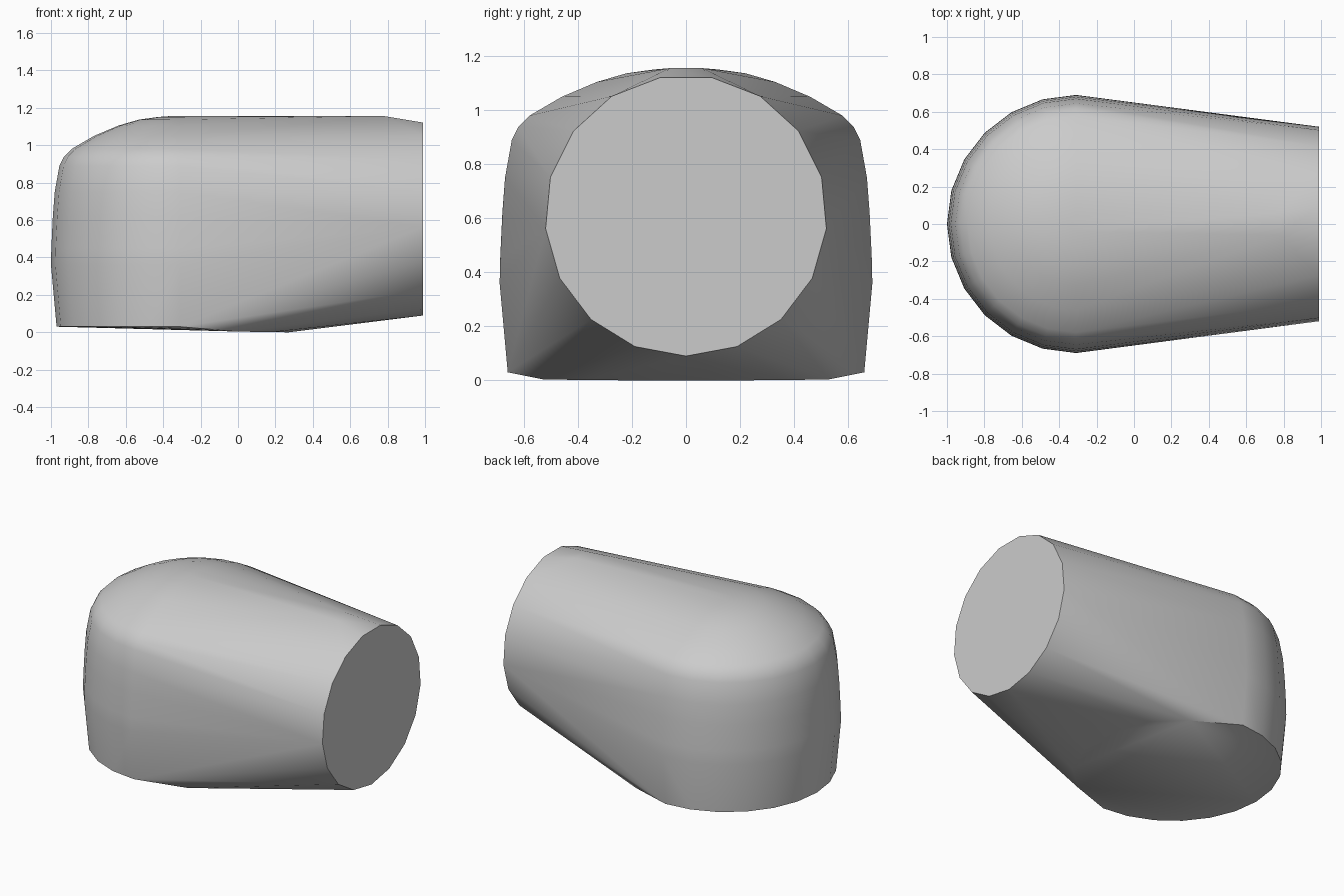
import bpy, bmesh
from math import sin, cos, radians, tau

cube = bpy.data.objects.get("Cube")
if cube:
    bpy.data.objects.remove(cube, do_unlink=True)

grey = bpy.data.materials.new("light grey")
grey.use_nodes = True
colour = (0.6, 0.6, 0.6, 1)
grey.diffuse_color = colour
grey.node_tree.nodes["Principled BSDF"].inputs["Base Color"].default_value = colour

AXIS_X = -0.31
points = []

# Upright rounded end: half rings stacked from the foot to the dome
profile = [(0.66, 0.03), (0.69, 0.36), (0.688, 0.45), (0.68, 0.62), (0.67, 0.75),
           (0.645, 0.89), (0.62, 0.94), (0.58, 0.98), (0.46, 1.05), (0.33, 1.105),
           (0.22, 1.137), (0.12, 1.151), (0.04, 1.157)]
for r, z in profile:
    for a in range(90, 271, 15):
        points.append((AXIS_X + r * cos(radians(a)), r * sin(radians(a)), z))

# Flat round end
SIDES = 17
for i in range(SIDES):
    a = tau * i / SIDES
    points.append((0.99, 0.522 * sin(a), 0.61 - 0.52 * cos(a)))

# Shallow keel below and crest above
for side in (-1, 1):
    points += [(0.0, side * 0.53, 0.004), (0.18, side * 0.37, 0.001),
               (0.27, side * 0.14, 0.0), (0.78, side * 0.06, 1.156)]

# Wrap the sections in one skin
bm = bmesh.new()
for p in points:
    bm.verts.new(p)
hull = bmesh.ops.convex_hull(bm, input=bm.verts)
spare = {g for g in hull["geom_interior"] + hull["geom_unused"]
         if isinstance(g, bmesh.types.BMVert)}
bmesh.ops.delete(bm, geom=list(spare), context="VERTS")
bmesh.ops.dissolve_limit(bm, angle_limit=radians(0.5), verts=bm.verts, edges=bm.edges)
bmesh.ops.recalc_face_normals(bm, faces=bm.faces)

mesh = bpy.data.meshes.new("rounded_body")
bm.to_mesh(mesh)
bm.free()
mesh.materials.append(grey)
body = bpy.data.objects.new("rounded_body", mesh)
bpy.context.collection.objects.link(body)

bpy.ops.object.select_all(action="DESELECT")
body.select_set(True)
bpy.context.view_layer.objects.active = body
bpy.ops.object.shade_smooth_by_angle(angle=radians(30))
